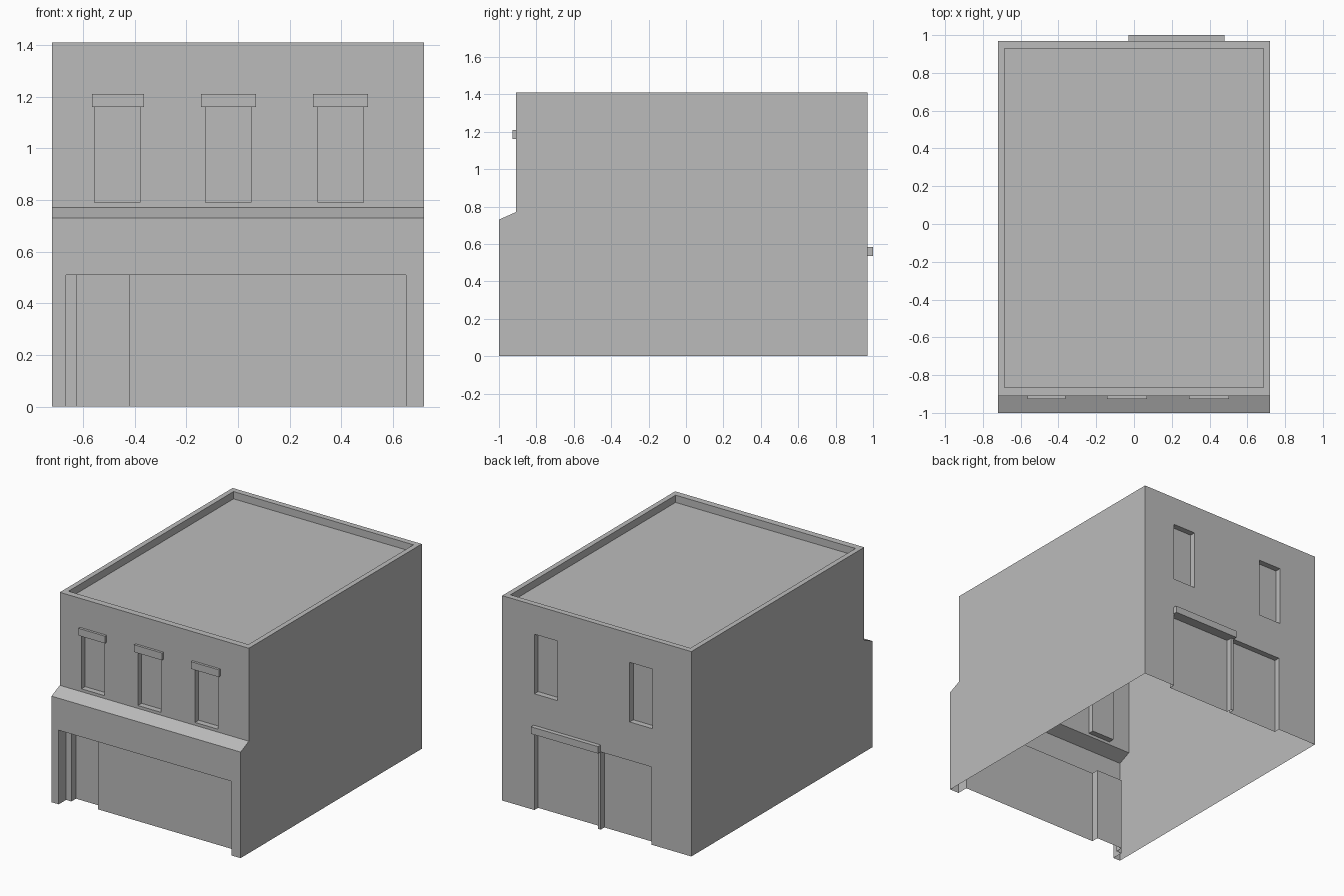
import bpy
import bmesh

cube = bpy.data.objects.get("Cube")
if cube:
    bpy.data.objects.remove(cube, do_unlink=True)

# Plain grey for the whole building
GREY = (0.5, 0.5, 0.5, 1.0)
grey = bpy.data.materials.new("plain_grey")
grey.use_nodes = True
grey.diffuse_color = GREY
grey.node_tree.nodes["Principled BSDF"].inputs["Base Color"].default_value = GREY

HALF_W, HEIGHT = 0.72, 1.41
FRONT, UPPER_FRONT, BACK = -1.0, -0.91, 0.97
BELOW = -0.1  # door cutters reach under the ground


def add_object(name, bm):
    bmesh.ops.recalc_face_normals(bm, faces=bm.faces)
    mesh = bpy.data.meshes.new(name)
    bm.to_mesh(mesh)
    bm.free()
    mesh.materials.append(grey)
    obj = bpy.data.objects.new(name, mesh)
    bpy.context.scene.collection.objects.link(obj)
    return obj


def box(name, xs, ys, zs):
    bm = bmesh.new()
    bmesh.ops.create_cube(bm, size=1)
    for v in bm.verts:
        v.co = [r[0] if c < 0 else r[1] for c, r in zip(v.co, (xs, ys, zs))]
    return add_object(name, bm)


# Building body: side profile extruded across the width
profile = [(FRONT, 0), (BACK, 0), (BACK, HEIGHT),
           (UPPER_FRONT, HEIGHT), (UPPER_FRONT, 0.77), (FRONT, 0.73)]
bm = bmesh.new()
side = bm.faces.new([bm.verts.new((-HALF_W, y, z)) for y, z in profile])
extruded = bmesh.ops.extrude_face_region(bm, geom=[side])["geom"]
bmesh.ops.translate(bm, vec=(2 * HALF_W, 0, 0),
                    verts=[g for g in extruded if isinstance(g, bmesh.types.BMVert)])
bm.faces.ensure_lookup_table()
body = add_object("building_shell", bm)

# Recesses: roof tray, shop front, entrance, windows and back doors
front_windows = [(-0.555, -0.38), (-0.125, 0.05), (0.31, 0.485)]
back_windows = [(0.30, 0.475), (-0.425, -0.25)]
back_doors = [(-0.01, 0.475), (-0.415, -0.03)]
recesses = [
    ((-0.685, 0.685), (-0.865, 0.93), (HEIGHT - 0.05, HEIGHT + 0.1)),
    ((-0.665, 0.65), (FRONT - 0.1, FRONT + 0.08), (BELOW, 0.51)),
    ((-0.625, -0.42), (FRONT - 0.1, FRONT + 0.13), (BELOW, 0.51)),
]
recesses += [(x, (UPPER_FRONT - 0.05, UPPER_FRONT + 0.04), (0.79, 1.16)) for x in front_windows]
recesses += [(x, (BACK - 0.04, BACK + 0.1), (0.80, 1.21)) for x in back_windows]
recesses += [(x, (BACK - 0.04, BACK + 0.1), (BELOW, 0.535)) for x in back_doors]

cutters = []
for xs, ys, zs in recesses:
    cutter = box("recess_cutter", xs, ys, zs)
    cutter.hide_render = True
    cutters.append(cutter)
    cut = body.modifiers.new("recess", 'BOOLEAN')
    cut.operation = 'DIFFERENCE'
    cut.solver = 'EXACT'
    cut.object = cutter

# Bake the cuts, then open the underside
bpy.context.view_layer.update()
evaluated = body.evaluated_get(bpy.context.evaluated_depsgraph_get())
bm = bmesh.new()
bm.from_mesh(evaluated.to_mesh())
evaluated.to_mesh_clear()
floor = [f for f in bm.faces if all(abs(v.co.z) < 0.001 for v in f.verts)]
bmesh.ops.delete(bm, geom=floor, context='FACES')
body.modifiers.clear()
bm.to_mesh(body.data)
bm.free()
for cutter in cutters:
    bpy.data.objects.remove(cutter, do_unlink=True)

# Lintels over the front windows
for name, xs in zip(("right", "middle", "left"),
                    [(-0.565, -0.363), (-0.143, 0.07), (0.29, 0.503)]):
    box("window_lintel_" + name, xs, (UPPER_FRONT - 0.017, UPPER_FRONT), (1.16, 1.21))

# Canopy over the wide back door
box("back_door_canopy", (-0.03, 0.48), (BACK, 1.0), (0.535, 0.583))
